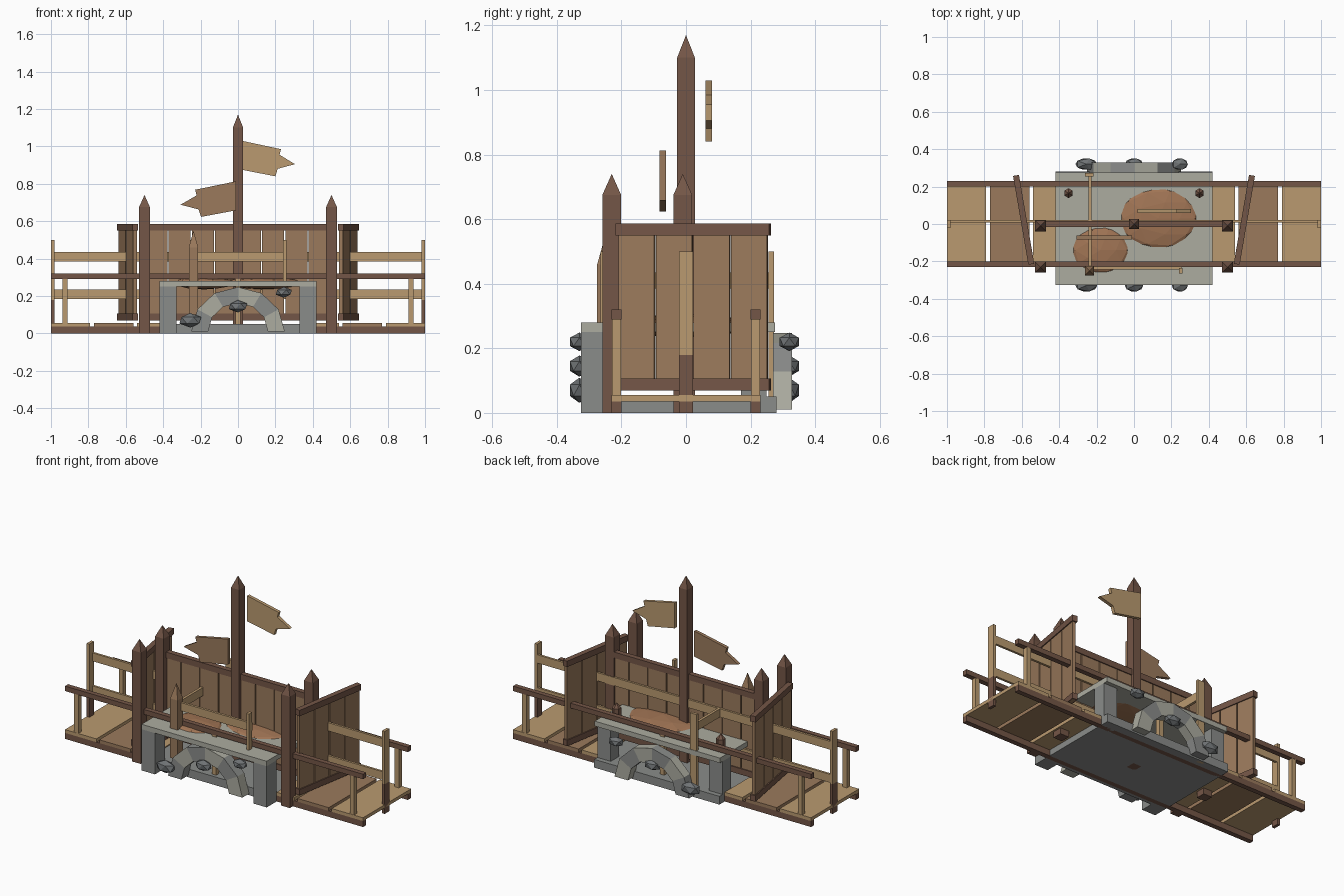
import bpy, bmesh, math
from mathutils import Vector, Matrix

cube = bpy.data.objects.get("Cube")
if cube:
    bpy.data.objects.remove(cube, do_unlink=True)


def material(name, r, g, b):
    lin = [((c / 255 + 0.055) / 1.055) ** 2.4 for c in (r, g, b)] + [1]
    m = bpy.data.materials.new(name)
    m.use_nodes = True
    m.diffuse_color = lin
    m.node_tree.nodes["Principled BSDF"].inputs["Base Color"].default_value = lin
    return m


DARK = material("dark wood", 116, 86, 71)
BROWN = material("brown wood", 155, 122, 92)
TAN = material("tan wood", 186, 154, 112)
PALE = material("pale stone", 172, 172, 160)
GREY = material("grey stone", 138, 140, 138)
ROCK = material("dark rock", 112, 116, 118)
EARTH = material("earth", 160, 116, 84)


def finish(name, bm, mat):
    bmesh.ops.recalc_face_normals(bm, faces=bm.faces)
    me = bpy.data.meshes.new(name)
    bm.to_mesh(me)
    bm.free()
    me.materials.append(mat)
    ob = bpy.data.objects.new(name, me)
    bpy.context.scene.collection.objects.link(ob)
    return ob


def box(name, mat, x, y, z):
    """Box from (low, high) ranges."""
    bm = bmesh.new()
    bmesh.ops.create_cube(bm, size=1)
    for v in bm.verts:
        v.co = Vector([(r[0] + r[1]) / 2 + c * (r[1] - r[0]) for r, c in zip((x, y, z), v.co)])
    return finish(name, bm, mat)


def around(c, w):
    return (c - w / 2, c + w / 2)


def prism(name, mat, pts, y):
    """Outline in x and z, extruded along y."""
    bm = bmesh.new()
    face = bm.faces.new([bm.verts.new((px, y[0], pz)) for px, pz in pts])
    out = bmesh.ops.extrude_face_region(bm, geom=[face])["geom"]
    bmesh.ops.translate(bm, vec=(0, y[1] - y[0], 0),
                        verts=[v for v in out if isinstance(v, bmesh.types.BMVert)])
    return finish(name, bm, mat)


def stake(name, mat, x, y, z, width, tip, sides=4):
    """Post with a pointed top."""
    bm = bmesh.new()
    r = width / 2 / math.cos(math.pi / sides)
    ring = [(r * math.cos(a), r * math.sin(a))
            for a in (math.pi * (2 * i + 1) / sides for i in range(sides))]
    low = [bm.verts.new((x + a, y + b, z[0])) for a, b in ring]
    top = [bm.verts.new((x + a, y + b, z[1] - tip)) for a, b in ring]
    apex = bm.verts.new((x, y, z[1]))
    bm.faces.new(low)
    for i in range(sides):
        j = (i + 1) % sides
        bm.faces.new((low[i], low[j], top[j], top[i]))
        bm.faces.new((top[i], top[j], apex))
    return finish(name, bm, mat)


def blob(name, mat, centre, size, detail=1):
    bm = bmesh.new()
    bmesh.ops.create_icosphere(bm, subdivisions=detail, radius=1)
    bmesh.ops.transform(bm, matrix=Matrix.Translation(centre) @ Matrix.Diagonal((*size, 1)),
                        verts=bm.verts)
    return finish(name, bm, mat)


def palisade(name, start, end, count, thick=0.02):
    """Upright planks between two ground points, with a rail at top and bottom."""
    a, b = Vector((*start, 0)), Vector((*end, 0))
    length = (b - a).length
    step = length / count
    parts = [box(name + "_plank", BROWN, (i * step + 0.003, (i + 1) * step - 0.003),
                 (-thick / 2, thick / 2), (0.07, 0.58)) for i in range(count)]
    for z in (0.07, 0.55):
        parts.append(box(name + "_rail", DARK, (-0.005, length + 0.005),
                         (-0.016, 0.016), (z, z + 0.036)))
    turn = Matrix.Translation(a) @ Matrix.Rotation(math.atan2(b.y - a.y, b.x - a.x), 4, "Z")
    for p in parts:
        p.data.transform(turn)


# Deck beams and handrails along both edges
for y in (-0.215, 0.215):
    box("deck_beam", DARK, (-1, 1), around(y, 0.03), (0, 0.036))
    box("handrail", DARK, (-1, 1), around(y, 0.03), (0.29, 0.32))
    for x in (-0.925, 0, 0.925):
        box("handrail_post", TAN, around(x, 0.028), around(y, 0.028), (0.03, 0.292))

for s in (-1, 1):
    # Deck planks in alternating wood
    for near, far, mat in ((0.42, 0.54, TAN), (0.56, 0.77, BROWN), (0.79, 1, TAN)):
        box("deck_plank", mat, sorted((s * near, s * far)), (-0.23, 0.23), (0.036, 0.056))
    # Middle fence end posts and boards
    box("fence_post", TAN, sorted((s * 0.982, s)), (-0.022, 0.022), (0.18, 0.5))
    box("fence_post_foot", DARK, sorted((s * 0.982, s)), (-0.022, 0.022), (0, 0.18))
    for y in (-0.23, -0.01):
        stake("wall_stake", DARK, s * 0.5, y, (0, 0.74), 0.058, 0.065)
    stake("short_stake", DARK, s * 0.35, 0.165, (0.25, 0.37), 0.045, 0.03, 6)
    palisade("side_wall", (s * 0.55, -0.21), (s * 0.63, 0.255), 4)

for z in (0.21, 0.41):
    box("fence_board", TAN, (-0.985, 0.985), (0.008, 0.022), around(z, 0.05))
palisade("middle_wall", (-0.5, 0), (0.5, 0), 8)

# Stone gatehouse: floor, corner piers and top slab
box("stone_floor", GREY, (-0.42, 0.42), (-0.25, 0.28), (0, 0.05))
box("stone_slab", PALE, (-0.42, 0.42), (-0.325, 0.275), (0.25, 0.28))
for x in ((-0.42, -0.33), (0.33, 0.42)):
    for y in ((-0.325, -0.23), (0.17, 0.25)):
        box("stone_pier", GREY, x, y, (0, 0.25))

# Arches with rocks on the front and back
for y, face in (((-0.315, -0.25), -0.33), ((0.27, 0.328), 0.32)):
    n = 6
    for i in range(n):
        a, b = math.pi * i / n, math.pi * (i + 1) / n
        pts = [(r * math.cos(t), 0.01 + 0.95 * r * math.sin(t))
               for r, t in ((0.25, a), (0.25, b), (0.16, b), (0.16, a))]
        prism("arch_stone", GREY if i % 2 else PALE, pts, y)
    for x, z, r in ((-0.255, 0.07, 0.065), (0, 0.145, 0.055), (0.245, 0.22, 0.048)):
        blob("arch_rock", ROCK, (x, face, z), (r, 0.035, r * 0.6))

# Earth mounds on the slab
blob("earth_mound", EARTH, (0.13, 0.03, 0.27), (0.22, 0.17, 0.035), 2)
blob("earth_mound", EARTH, (-0.18, -0.14, 0.27), (0.16, 0.13, 0.035), 2)

# Corner fence on the gatehouse
stake("corner_fence_stake", BROWN, -0.238, -0.25, (0.1, 0.55), 0.05, 0.09)
box("corner_fence_post", TAN, around(-0.24, 0.045), (0.255, 0.272), (0, 0.5))
box("corner_fence_post", TAN, around(0.25, 0.018), around(-0.25, 0.03), (0.25, 0.5))
box("corner_fence_board", TAN, (-0.24, 0.255), around(-0.235, 0.015), (0.385, 0.435))
box("corner_fence_board", TAN, around(-0.235, 0.016), (-0.25, 0.262), (0.385, 0.435))

# Signpost with two arrow boards
stake("signpost", DARK, 0, 0, (0, 1.17), 0.055, 0.07)
arrow = [(0.02, 1.03), (0.23, 0.985), (0.222, 0.955), (0.305, 0.905),
         (0.212, 0.88), (0.2, 0.84), (0.02, 0.875)]
prism("upper_sign", TAN, arrow, (0.06, 0.08))
prism("lower_sign", BROWN, [(0.01 - x * 1.04, z - 0.217) for x, z in arrow], (-0.082, -0.062))
